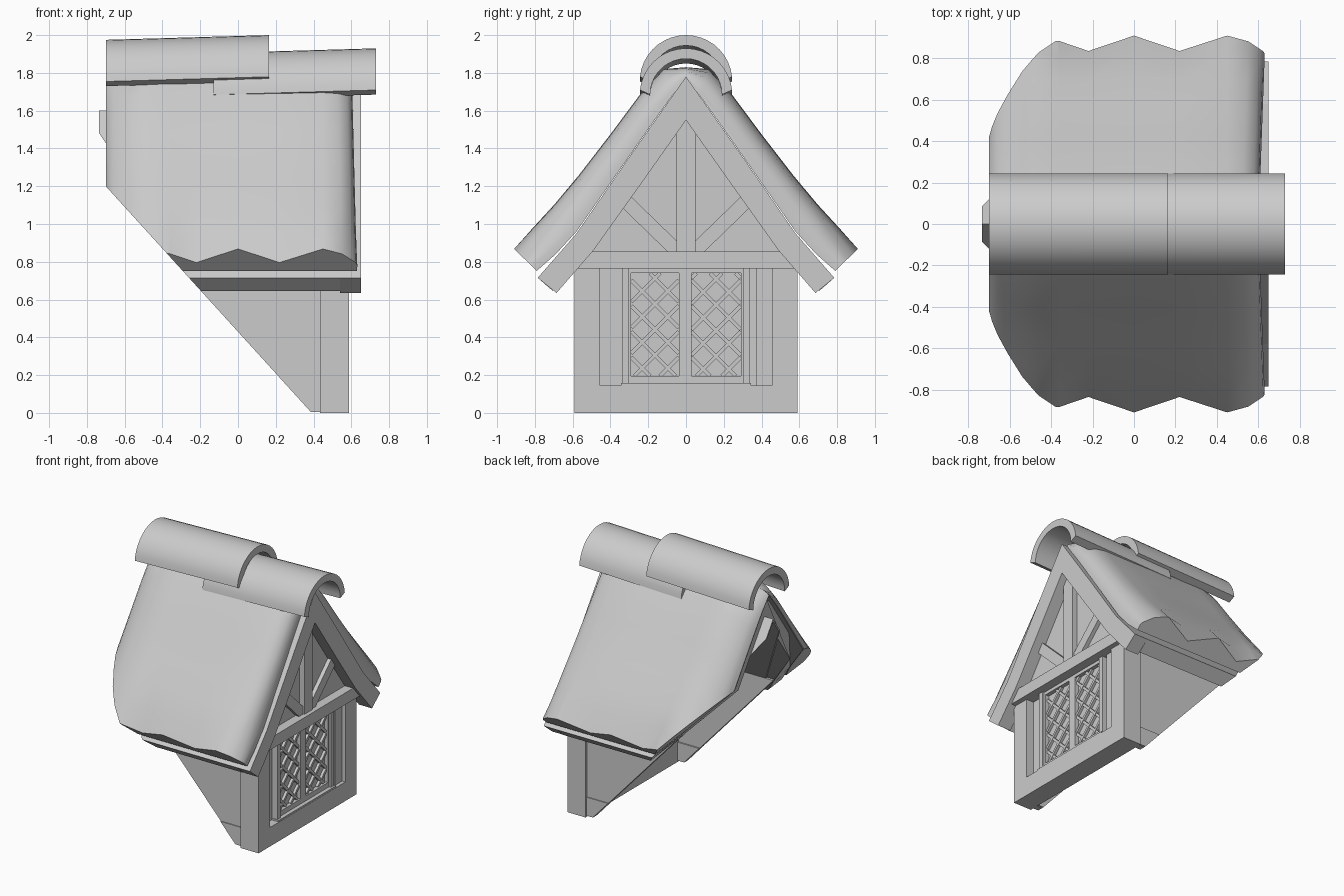
import bpy, bmesh, math
from mathutils import Vector

if "Cube" in bpy.data.objects:
    bpy.data.objects.remove(bpy.data.objects["Cube"])

# Slanted planes (x, z of two points) that trim the back of the dormer
MAIN_CUT = ((0.39, 0.0), (-0.70, 1.20))
LINING_CUT = ((-0.18, 0.65), (-0.735, 1.48))


def finish(name, bm, cut=None, smooth=None):
    if cut:
        (xa, za), (xb, zb) = cut
        geom = bm.verts[:] + bm.edges[:] + bm.faces[:]
        bmesh.ops.bisect_plane(bm, geom=geom, plane_co=(xa, 0, za), clear_outer=True,
                               plane_no=Vector((za - zb, 0, xb - xa)).normalized())
        bmesh.ops.holes_fill(bm, edges=[e for e in bm.edges if e.is_boundary])
    bmesh.ops.recalc_face_normals(bm, faces=bm.faces[:])
    me = bpy.data.meshes.new(name)
    bm.to_mesh(me)
    bm.free()
    ob = bpy.data.objects.new(name, me)
    bpy.context.collection.objects.link(ob)
    if smooth:
        bpy.ops.object.select_all(action='DESELECT')
        ob.select_set(True)
        bpy.context.view_layer.objects.active = ob
        bpy.ops.object.shade_smooth_by_angle(angle=math.radians(smooth))
    return ob


def loft(name, rings, **kw):
    """Skin closed rings of points and cap both ends."""
    bm = bmesh.new()
    vs = [[bm.verts.new(p) for p in r] for r in rings]
    n = len(vs[0])
    for a, b in zip(vs, vs[1:]):
        for i in range(n):
            j = (i + 1) % n
            bm.faces.new((a[i], a[j], b[j], b[i]))
    bm.faces.new(vs[0])
    bm.faces.new(vs[-1])
    return finish(name, bm, **kw)


def prism(name, yz, x0, x1, tilt=0.0, **kw):
    return loft(name, [[(x, y, z + tilt * (x - x0)) for y, z in yz] for x in (x0, x1)], **kw)


def box(name, x, y, z, **kw):
    return prism(name, [(y[0], z[0]), (y[1], z[0]), (y[1], z[1]), (y[0], z[1])], x[0], x[1], **kw)


def bar(name, p, q, w, x0, x1):
    """Straight timber between two points of the front plane."""
    p, q = Vector(p), Vector(q)
    d = (q - p).normalized() * w / 2
    n = Vector((-d.y, d.x))
    return prism(name, [p + n, q + n, q - n, p - n], x0, x1)


def mirrored(half):
    """Half profile starting on the centre line -> full left-to-right profile."""
    return [(-y, z) for y, z in half[:0:-1]] + list(half)


def lerp(a, b, t):
    return a + (b - a) * t


# Thatch: thickness fades at both ends and zigzags along the eave
inner = [(0, 1.77), (0.08, 1.67), (0.17, 1.545), (0.30, 1.36), (0.44, 1.16), (0.58, 0.96), (0.69, 0.84), (0.79, 0.752)]
outer = [(0, 1.83), (0.12, 1.82), (0.24, 1.69), (0.40, 1.475), (0.57, 1.255), (0.70, 1.10), (0.81, 0.98), (0.91, 0.868)]
stations = [  # x, body thickness, eave thickness
    (-0.70, 0.05, 0.0), (-0.685, 0.25, 0.2), (-0.66, 0.45, 0.4), (-0.61, 0.68, 0.6),
    (-0.54, 0.9, 0.75), (-0.46, 1, 0.85), (-0.36, 1, 0.78), (-0.22, 0.98, 0.38),
    (0.0, 1, 1), (0.22, 0.98, 0.38), (0.45, 0.98, 1), (0.52, 0.88, 0.77),
    (0.57, 0.68, 0.5), (0.595, 0.42, 0.36), (0.602, 0.15, 0.25)]
rings = []
for x, body, eave in stations:
    out = []
    for i, (a, b) in enumerate(zip(inner, outer)):
        t = lerp(body, eave, max(0, (i - 5) / 2) ** 1.3)
        out.append((lerp(a[0], b[0], t), lerp(a[1], b[1], t)))
    out[0] = (0, max(out[0][1], out[1][1]))
    prof = mirrored(out) + mirrored(inner)[::-1]
    rings.append([(x + 0.03 * abs(y) / 0.83 * (x > 0.5), y, z) for y, z in prof])
loft("thatch_roof", rings, cut=MAIN_CUT, smooth=40)

# Boards under the thatch, barge boards on the gable, thin inner lining
edge = [(0, 1.78), (0.30, 1.355), (0.58, 0.95), (0.785, 0.715)]
under_boards = [(0, 1.60), (0.26, 1.23), (0.51, 0.875), (0.705, 0.645)]
under_barge = [(0, 1.55), (0.24, 1.21), (0.49, 0.86), (0.685, 0.635)]
lining_top = [(0, 1.60), (0.26, 1.23), (0.57, 0.80)]
lining_low = [(0, 1.58), (0.255, 1.215), (0.56, 0.79)]
prism("roof_boards", mirrored(edge) + mirrored(under_boards)[::-1], -0.66, 0.54, cut=MAIN_CUT)
prism("barge_boards", mirrored(edge) + mirrored(under_barge)[::-1], 0.54, 0.65)
prism("roof_lining", mirrored(lining_top) + mirrored(lining_low)[::-1], -0.735, 0.50, cut=LINING_CUT)

# Two overlapping ridge tiles
N = 18


def arc(r, a0, cz):
    return [(r * math.cos(a), cz + r * math.sin(a))
            for a in (lerp(a0, math.pi - a0, i / N) for i in range(N + 1))]


for name, x0, x1, cz in (("ridge_tile_back", -0.70, 0.165, 1.73), ("ridge_tile_front", -0.13, 0.73, 1.66)):
    prism(name, arc(0.245, 0.1, cz) + arc(0.19, 0.0, cz)[::-1], x0, x1, tilt=0.029, smooth=40)

# Walls: thin sides trimmed by the main roof and a gable panel
for s, side in ((1, "left"), (-1, "right")):
    box("side_wall_" + side, (-0.36, 0.44), (s * 0.53, s * 0.57), (0.005, 0.83), cut=MAIN_CUT)
    box("side_sill_" + side, (0.1, 0.44), (s * 0.52, s * 0.577), (0.01, 0.15), cut=MAIN_CUT)
    box("corner_post_" + side, (0.435, 0.587), (s * 0.455, s * 0.59), (0, 0.78))
    box("window_jamb_" + side, (0.45, 0.57), (s * 0.305, s * 0.34), (0.145, 0.77))
    # Gable brace rising away from the king post
    bar("gable_brace_" + side, (s * 0.03, 0.84), (s * 0.36, 1.16), 0.075, 0.52, 0.585)
box("window_post", (0.45, 0.56), (0.37, 0.455), (0.145, 0.77))
box("window_wall", (0.47, 0.525), (-0.55, 0.55), (0.02, 0.80))
prism("gable_panel", [(-0.55, 0.78), (0.55, 0.78), (0.55, 0.86), (0, 1.65), (-0.55, 0.86)], 0.47, 0.555)
box("bottom_sill", (0.435, 0.587), (-0.46, 0.46), (0, 0.145))
prism("cross_beam", [(-0.62, 0.765), (0.62, 0.765), (0.52, 0.855), (-0.52, 0.855)], 0.45, 0.625)
box("king_post", (0.52, 0.595), (-0.05, 0.05), (0.85, 1.60))
box("window_ledge", (0.45, 0.585), (-0.345, 0.345), (0.145, 0.157))

# Casements with diagonal lattice
Z0, Z1 = 0.195, 0.74
box("window_rail_bottom", (0.45, 0.555), (-0.31, 0.31), (0.155, Z0))
box("window_rail_top", (0.45, 0.555), (-0.31, 0.31), (Z1, 0.768))
box("window_mullion", (0.45, 0.555), (-0.038, 0.028), (Z0, Z1))
for s, side in ((1, "left"), (-1, "right")):
    box("casement_stile_" + side, (0.45, 0.555), (s * 0.29, s * 0.31), (Z0, Z1))
for label, a, b in (("right", -0.29, -0.038), ("left", 0.028, 0.29)):
    w = b - a
    for slope in (1, -1):
        for i in range(6):
            c = Z0 - w + 0.1 + i * 0.136          # height at the low end of the bar
            t0, t1 = max(0, Z0 - c), min(w, Z1 - c)
            if t1 - t0 < 0.02:
                continue
            y = (lambda t: a + t) if slope > 0 else (lambda t: b - t)
            bar(f"lattice_{label}", (y(t0), c + t0), (y(t1), c + t1), 0.02, 0.52, 0.545 if slope > 0 else 0.542)
